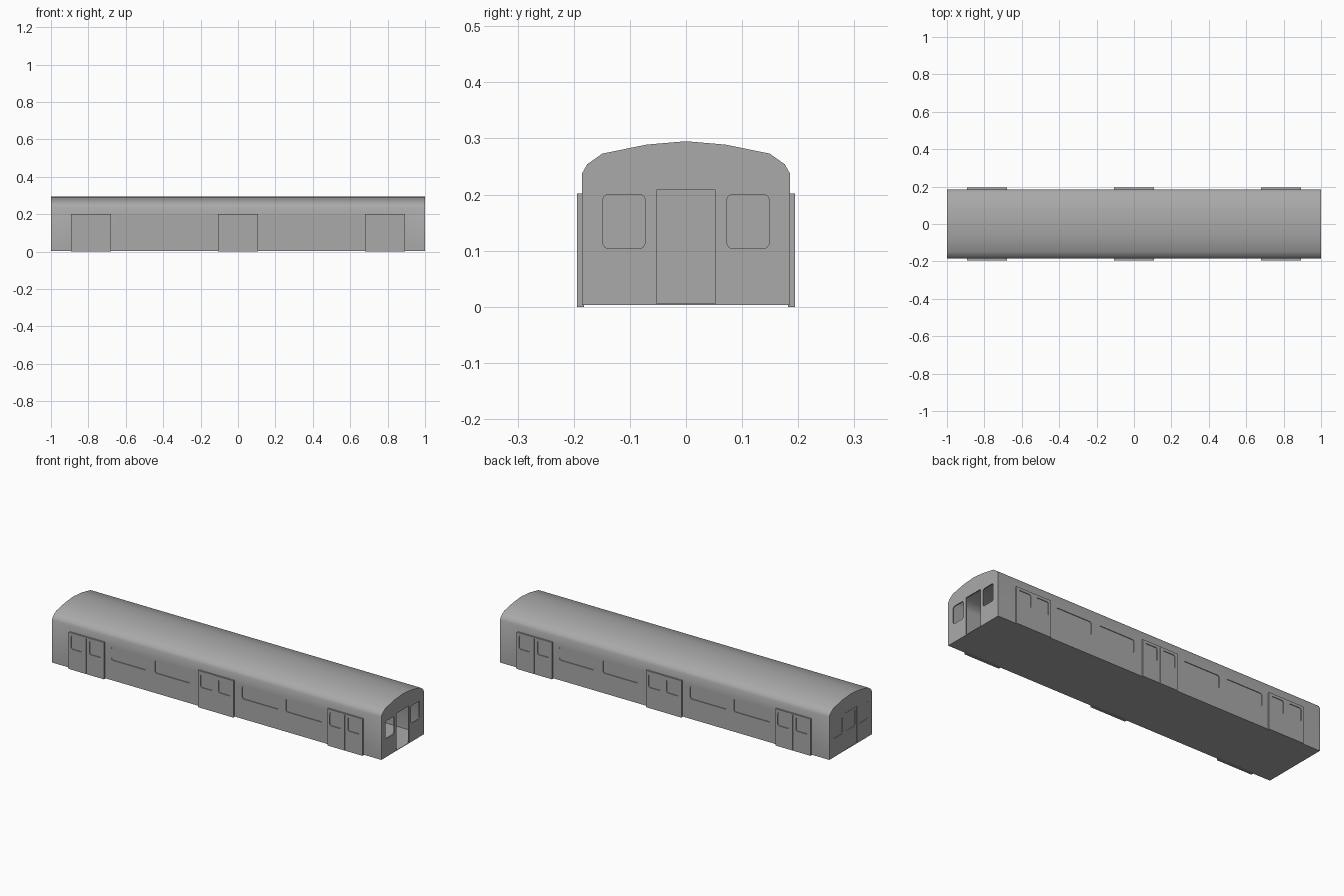
import bpy, bmesh, math
from mathutils import Matrix

cube = bpy.data.objects.get("Cube")
if cube:
    bpy.data.objects.remove(cube, do_unlink=True)

grey = bpy.data.materials.new("body grey")
grey.use_nodes = True
grey.diffuse_color = (0.4, 0.4, 0.4, 1)
grey.node_tree.nodes["Principled BSDF"].inputs["Base Color"].default_value = (0.4, 0.4, 0.4, 1)

WALL, RECESS = 0.006, 0.004


def make_object(name, bm):
    bmesh.ops.recalc_face_normals(bm, faces=bm.faces)
    mesh = bpy.data.meshes.new(name)
    bm.to_mesh(mesh)
    bm.free()
    mesh.materials.append(grey)
    obj = bpy.data.objects.new(name, mesh)
    bpy.context.collection.objects.link(obj)
    return obj


def add_prism(bm, outline, start, end, along):
    """Extrude a 2D outline (u, z) along x or y."""
    def place(u, z, d):
        return (d, u, z) if along == "x" else (u, d, z)
    face = bm.faces.new([bm.verts.new(place(u, z, start)) for u, z in outline])
    ext = bmesh.ops.extrude_face_region(bm, geom=[face])
    moved = [v for v in ext["geom"] if isinstance(v, bmesh.types.BMVert)]
    step = end - start
    bmesh.ops.translate(bm, verts=moved, vec=(step, 0, 0) if along == "x" else (0, step, 0))


def rounded(u0, u1, z0, z1, r=0.01):
    """Rectangle outline with rounded corners."""
    corners = [(u1 - r, z1 - r), (u0 + r, z1 - r), (u0 + r, z0 + r), (u1 - r, z0 + r)]
    return [(cu + r * math.cos(a), cz + r * math.sin(a))
            for i, (cu, cz) in enumerate(corners)
            for a in [(i + k / 4) * math.pi / 2 for k in range(5)]]


def rect(u0, u1, z0, z1):
    return [(u0, z0), (u1, z0), (u1, z1), (u0, z1)]


def cut(obj, cutter):
    """Boolean the cutter out of the object and discard the cutter."""
    mod = obj.modifiers.new("cut", "BOOLEAN")
    mod.operation, mod.solver, mod.object = "DIFFERENCE", "EXACT", cutter
    bpy.context.view_layer.objects.active = obj
    bpy.ops.object.modifier_apply(modifier=mod.name)
    bpy.data.objects.remove(cutter, do_unlink=True)


def smooth(obj):
    bpy.ops.object.select_all(action="DESELECT")
    obj.select_set(True)
    bpy.context.view_layer.objects.active = obj
    bpy.ops.object.shade_smooth_by_angle(angle=math.radians(30))


# Car body: arched section, hollowed to thin walls
half = [(0.185, 0.003), (0.185, 0.238), (0.176, 0.254), (0.149, 0.273), (0.07, 0.289)]
section = half + [(0, 0.295)] + [(-y, z) for y, z in reversed(half)]
inner = [(y * (1 - WALL / 0.185), 0.003 + WALL / 2 + (z - 0.003) * 0.968) for y, z in section]

bm = bmesh.new()
add_prism(bm, section, -1, 1, "x")
body = make_object("car_body", bm)

bm = bmesh.new()
add_prism(bm, inner, -1 + WALL, 1 - WALL, "x")
cut(body, make_object("interior_cutter", bm))

# Open doorway and windows on one end, shallow ones on the other
doorway = rect(-0.053, 0.053, 0.006, 0.208)
bm = bmesh.new()
for outline in (doorway, rounded(0.073, 0.148, 0.104, 0.2), rounded(-0.148, -0.073, 0.104, 0.2)):
    add_prism(bm, outline, 0.98, 1.02, "x")
    add_prism(bm, outline, -1.02, -1 + RECESS / 2, "x")

# Shallow side windows
for side in (-1, 1):
    for x in (-0.53, -0.265, 0.265, 0.53):
        add_prism(bm, rounded(x - 0.11, x + 0.11, 0.113, 0.184),
                  side * (0.185 - RECESS), side * 0.21, "y")
cut(body, make_object("opening_cutter", bm))
smooth(body)

# End door with its window
bm = bmesh.new()
add_prism(bm, rect(-0.05, 0.05, 0.006, 0.206), -1 + RECESS, -0.999, "x")
end_door = make_object("end_door", bm)
bm = bmesh.new()
add_prism(bm, rounded(-0.038, 0.038, 0.106, 0.198), -1.02, -0.9975, "x")
cut(end_door, make_object("end_door_cutter", bm))
smooth(end_door)

# Sliding double doors standing proud of both sides
for side, side_name in ((-1, "front"), (1, "back")):
    for x, place in ((-0.785, "right"), (0, "middle"), (0.785, "left")):
        bm = bmesh.new()
        add_prism(bm, rect(x - 0.107, x + 0.107, 0, 0.202), side * 0.182, side * 0.194, "y")
        door = make_object(f"{side_name}_{place}_double_door", bm)
        bm = bmesh.new()
        outer, floor = side * 0.21, side * (0.194 - RECESS)
        for s in (-1, 1):
            u0, u1 = sorted((x + s * 0.018, x + s * 0.092))
            add_prism(bm, rounded(u0, u1, 0.113, 0.187), floor, outer, "y")
        add_prism(bm, rect(x - 0.001, x + 0.001, -0.01, 0.196), side * 0.192, outer, "y")
        cut(door, make_object("door_cutter", bm))
        smooth(door)
